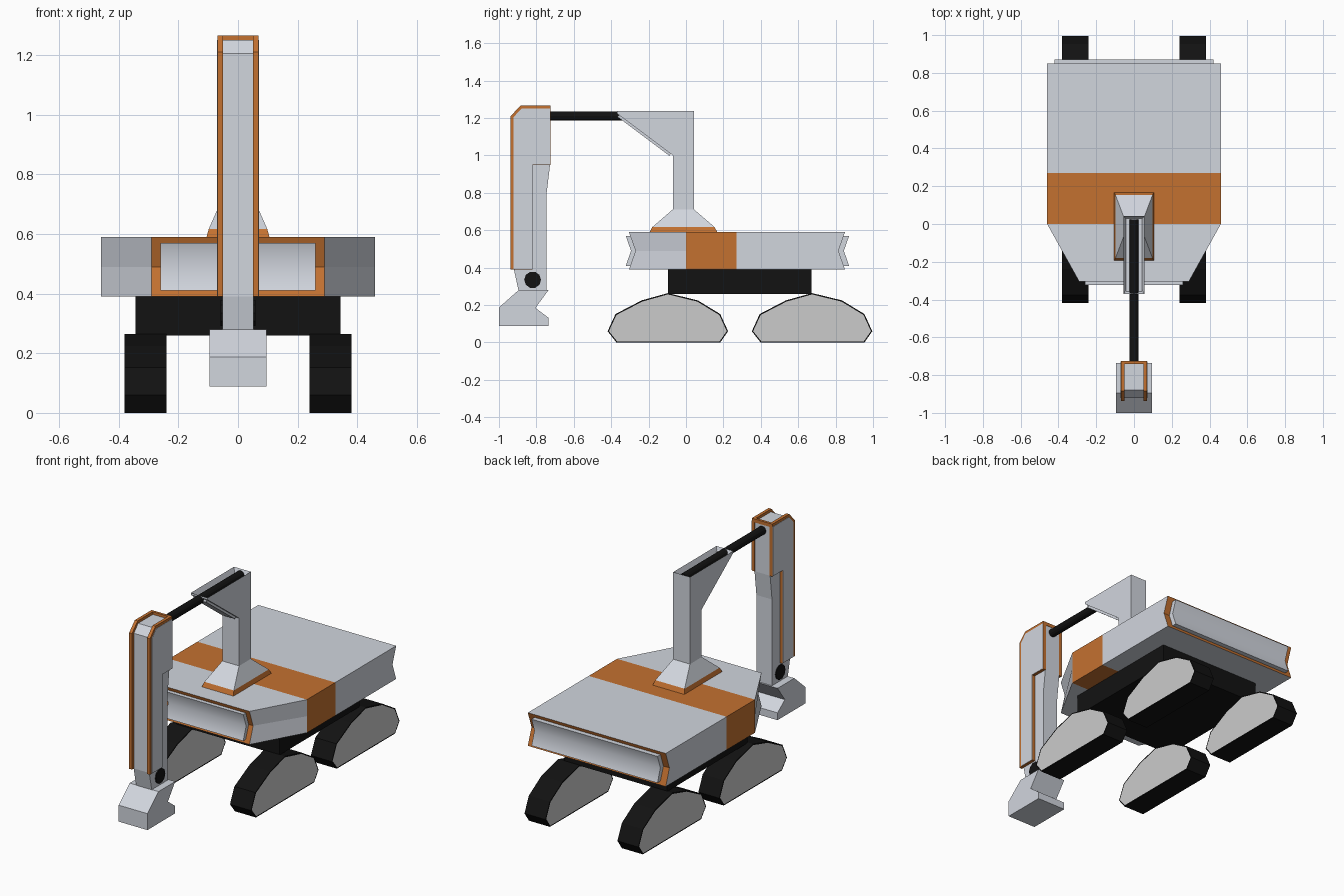
import bpy, bmesh, math
from mathutils import Matrix

if "Cube" in bpy.data.objects:
    bpy.data.objects.remove(bpy.data.objects["Cube"])


def material(name, rgb):
    m = bpy.data.materials.new(name)
    m.diffuse_color = (*rgb, 1)
    m.use_nodes = True
    m.node_tree.nodes["Principled BSDF"].inputs["Base Color"].default_value = m.diffuse_color
    return m


STEEL = material("steel", (0.64, 0.67, 0.73))
ORANGE = material("orange", (0.55, 0.165, 0.03))
BLACK = material("black", (0.006, 0.006, 0.006))
GREY = material("grey", (0.8, 0.8, 0.8))


def finish(bm, name, *mats):
    bmesh.ops.recalc_face_normals(bm, faces=bm.faces)
    me = bpy.data.meshes.new(name)
    bm.to_mesh(me)
    bm.free()
    for m in mats:
        me.materials.append(m)
    ob = bpy.data.objects.new(name, me)
    bpy.context.collection.objects.link(ob)
    return ob


def prism_bm(profile, x0, x1):
    """Side profile of (y, z) points extruded along x."""
    bm = bmesh.new()
    a = [bm.verts.new((x0, y, z)) for y, z in profile]
    b = [bm.verts.new((x1, y, z)) for y, z in profile]
    n = len(profile)
    bm.faces.new(a)
    bm.faces.new(b[::-1])
    for i in range(n):
        j = (i + 1) % n
        bm.faces.new((a[i], b[i], b[j], a[j]))
    bmesh.ops.recalc_face_normals(bm, faces=bm.faces)
    return bm


def prism(name, profile, x0, x1, mat):
    return finish(prism_bm(profile, x0, x1), name, mat)


def rect(y0, y1, z0, z1):
    return [(y0, z0), (y1, z0), (y1, z1), (y0, z1)]


def loft(name, rings, mat):
    """Stack of rectangles (half_x, y0, y1, z)."""
    bm = bmesh.new()
    loops = [[bm.verts.new(p) for p in ((-h, y0, z), (h, y0, z), (h, y1, z), (-h, y1, z))]
             for h, y0, y1, z in rings]
    bm.faces.new(loops[0])
    bm.faces.new(loops[-1])
    for a, b in zip(loops, loops[1:]):
        for i in range(4):
            j = (i + 1) % 4
            bm.faces.new((a[i], a[j], b[j], b[i]))
    return finish(bm, name, mat)


def cylinder(name, sides, r, length, matrix, mat):
    bm = bmesh.new()
    bmesh.ops.create_cone(bm, cap_ends=True, segments=sides, radius1=r, radius2=r,
                          depth=length, matrix=matrix)
    return finish(bm, name, mat)


# Four crawler tracks: black belt with grey inset sides
belt = [(-0.275, 0), (0.28, 0), (0.322, 0.06), (0.28, 0.152), (0.16, 0.225),
        (0, 0.264), (-0.14, 0.225), (-0.28, 0.152), (-0.322, 0.06)]
for end, cy in (("front", -0.097), ("rear", 0.674)):
    for side, s in (("left", -1), ("right", 1)):
        bm = prism_bm([(y + cy, z) for y, z in belt], s * 0.24, s * 0.38)
        caps = [f for f in bm.faces if len(f.verts) == len(belt)]
        bmesh.ops.inset_individual(bm, faces=caps, thickness=0.007)
        for f in caps:
            f.material_index = 1
        finish(bm, f"track_{end}_{side}", BLACK, GREY)

# Chassis block
prism("chassis", rect(-0.095, 0.67, 0.26, 0.392), -0.343, 0.343, BLACK)

# Hull: three rows with notched ends, tapered nose, orange band and end frames
bm = bmesh.new()
stations = [(-0.305, -0.27, 0.29), (0, 0, 0.46), (0.27, 0.27, 0.46), (0.85, 0.815, 0.46)]
rings = []
for y, ym, h in stations:
    pts = [(-h, y, 0.39), (h, y, 0.39), (h, ym, 0.49), (h, y, 0.59), (-h, y, 0.59), (-h, ym, 0.49)]
    rings.append([bm.verts.new(p) for p in pts])
for k in range(3):
    a, b = rings[k], rings[k + 1]
    for i in range(6):
        j = (i + 1) % 6
        bm.faces.new((a[i], a[j], b[j], b[i])).material_index = int(k == 1)
for r in (rings[0], rings[-1]):
    for q in ((0, 1, 2, 5), (5, 2, 3, 4)):
        bm.faces.new([r[i] for i in q]).material_index = 1
finish(bm, "hull", STEEL, ORANGE)

# Smooth concave end panels
for name, y, d, h in (("front_panel", -0.322, 1, 0.26), ("rear_panel", 0.872, -1, 0.42)):
    ob = prism(name, [(y, 0.57), (y + d * 0.028, 0.49), (y, 0.41),
                      (y + d * 0.1, 0.41), (y + d * 0.1, 0.57)], -h, h, STEEL)
    bpy.ops.object.select_all(action='DESELECT')
    ob.select_set(True)
    bpy.context.view_layer.objects.active = ob
    bpy.ops.object.shade_smooth_by_angle(angle=math.radians(50))

# Boom pedestal with orange plinth
loft("pedestal_plinth", [(0.106, -0.195, 0.168, 0.588), (0.098, -0.18, 0.153, 0.617)], ORANGE)
loft("pedestal", [(0.098, -0.18, 0.153, 0.617), (0.056, -0.07, 0.042, 0.712)], STEEL)

# Boom: column and overhanging head with top channel and raised slanted plate
bm = prism_bm([(0.042, 0.70), (0.042, 1.237), (-0.37, 1.237), (-0.37, 1.225),
               (-0.07, 1.0), (-0.07, 0.70)], -0.056, 0.056)
bm.faces.ensure_lookup_table()
top = [f for f in bm.faces if f.normal.z > 0.9]
slope = [f for f in bm.faces if f.normal.z < -0.5 and f.normal.y < -0.3]
bmesh.ops.inset_region(bm, faces=top, thickness=0.018, depth=-0.03)
bmesh.ops.inset_region(bm, faces=slope, thickness=0.02)
plate = bmesh.ops.extrude_discrete_faces(bm, faces=slope)["faces"]
bm.normal_update()
for f in plate:
    bmesh.ops.translate(bm, verts=f.verts, vec=f.normal * 0.013)
    outer = [e for e in f.edges]
finish(bm, "boom", STEEL)

# Black rod linking boom and stick
cylinder("link_rod", 12, 0.025, 0.77,
         Matrix.Translation((0, -0.36, 1.211)) @ Matrix.Rotation(math.pi / 2, 4, 'X'), BLACK)

# Stick: central arm, side plates with orange edging
prism("stick_arm", [(-0.92, 0.39), (-0.895, 0.275), (-0.745, 0.275), (-0.745, 0.8),
                    (-0.727, 0.95), (-0.727, 1.25), (-0.88, 1.25), (-0.92, 1.205)],
      -0.052, 0.052, STEEL)
for side, s in (("left", -1), ("right", 1)):
    prism(f"stick_edging_{side}", [(-0.938, 0.39), (-0.938, 1.21), (-0.885, 1.266), (-0.725, 1.266),
                                   (-0.725, 0.95), (-0.82, 0.95), (-0.82, 0.39)],
          s * 0.05, s * 0.069, ORANGE)
    prism(f"stick_plate_{side}", [(-0.922, 0.392), (-0.922, 1.205), (-0.88, 1.25), (-0.727, 1.25),
                                  (-0.727, 0.952), (-0.822, 0.952), (-0.822, 0.392)],
          s * 0.06, s * 0.071, STEEL)
prism("stick_top_trim", rect(-0.74, -0.725, 1.245, 1.266), -0.05, 0.05, ORANGE)

# Bucket pivot and bucket
cylinder("bucket_pivot", 10, 0.045, 0.116,
         Matrix.Translation((0, -0.82, 0.335)) @ Matrix.Rotation(math.pi / 2, 4, 'Y'), BLACK)
prism("bucket", [(-0.895, 0.28), (-1.0, 0.187), (-1.0, 0.088), (-0.735, 0.088),
                 (-0.735, 0.132), (-0.805, 0.185), (-0.735, 0.28)], -0.096, 0.096, STEEL)
